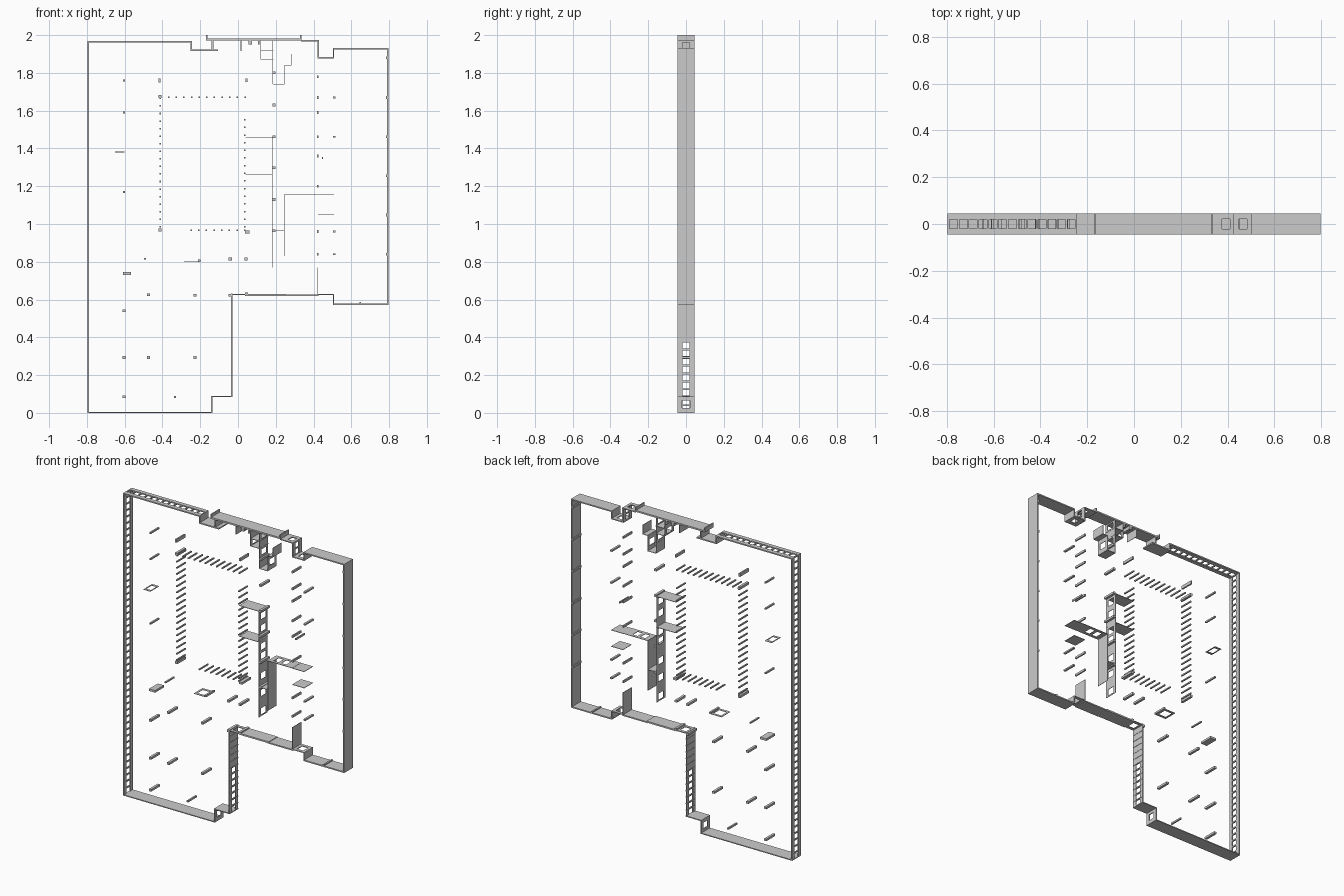
import bpy, bmesh

D = 0.045          # half depth of every wall and column (y)
PITCH = 0.042      # window spacing
SHIFT = 0.003      # centres the plan on x = 0


def box(bm, x0, x1, y0, y1, z0, z1):
    m = bmesh.ops.create_cube(bm, size=1)
    for v in m["verts"]:
        v.co = ((x0 + x1) / 2 + v.co.x * (x1 - x0) + SHIFT,
                (y0 + y1) / 2 + v.co.y * (y1 - y0),
                (z0 + z1) / 2 + v.co.z * (z1 - z0))


def wall(bm, x0, z0, x1, z1, t=0.008, openings=(), w=0.032, h=0.019):
    """Straight wall along x or z; openings are centres along its length."""
    flat = abs(x1 - x0) > abs(z1 - z0)
    a, b = sorted((x0, x1) if flat else (z0, z1))
    c = z0 if flat else x0

    def piece(s0, s1, y0, y1):
        if flat:
            box(bm, s0, s1, y0, y1, c - t / 2, c + t / 2)
        else:
            box(bm, c - t / 2, c + t / 2, y0, y1, s0, s1)

    if not openings:
        piece(a, b, -D, D)
        return
    piece(a, b, -D, -h)
    piece(a, b, h, D)
    start = a
    for s in sorted(openings):
        piece(start, s - w / 2, -h, h)
        start = s + w / 2
    piece(start, b, -h, h)


def spaced(a, n):
    return [a + PITCH * i for i in range(n)]


def part(name, build):
    bm = bmesh.new()
    build(bm)
    me = bpy.data.meshes.new(name)
    bm.to_mesh(me)
    bm.free()
    bpy.context.collection.objects.link(bpy.data.objects.new(name, me))


# Outer walls with rows of windows
def windowed(bm):
    wall(bm, -0.796, 0, -0.796, 1.97, openings=spaced(0.020, 47), w=0.034)
    wall(bm, -0.80, 1.966, -0.25, 1.966, openings=spaced(-0.774, 13), w=0.034)
    wall(bm, -0.036, 0.085, -0.036, 0.626, 0.006, openings=spaced(0.104, 7))
    for z in spaced(0.083 + PITCH, 13):        # mullion ribs
        box(bm, -0.041, -0.031, -D, D, z - 0.003, z + 0.003)
    wall(bm, -0.142, 0, -0.142, 0.089, 0.006, [0.045], 0.04, 0.021)
    wall(bm, 0.33, 1.97, 0.424, 1.97, 0.006, [0.390], 0.035, 0.021)
    wall(bm, 0.421, 1.876, 0.421, 1.973, openings=[1.903, 1.945], w=0.034)
    wall(bm, 0.42, 1.88, 0.505, 1.88, 0.006, [0.463], 0.035, 0.021)


# Solid outer walls
def solid(bm):
    for x0, z0, x1, z1, t in [
            (-0.80, 0.003, -0.14, 0.003, 0.006), (-0.142, 0.086, -0.032, 0.086, 0.006),
            (-0.25, 1.917, -0.25, 1.97, 0.008), (-0.254, 1.921, -0.11, 1.921, 0.008),
            (-0.138, 1.92, -0.138, 1.977, 0.008), (-0.17, 1.977, 0.333, 1.977, 0.010),
            (-0.168, 1.972, -0.168, 2.0, 0.007), (0.330, 1.972, 0.330, 2.0, 0.008),
            (0.503, 1.877, 0.503, 1.93, 0.006), (0.50, 1.928, 0.794, 1.928, 0.008),
            (0.79, 0.572, 0.79, 1.932, 0.008), (0.50, 0.576, 0.794, 0.576, 0.008),
            (0.503, 0.572, 0.503, 0.628, 0.005), (0.035, 0.625, 0.25, 0.625, 0.010),
            (0.24, 0.622, 0.424, 0.622, 0.008)]:
        wall(bm, x0, z0, x1, z1, t)
    wall(bm, -0.04, 0.626, 0.04, 0.626, 0.005, [0.0], 0.045, 0.026)
    wall(bm, 0.42, 0.626, 0.505, 0.626, 0.005, [0.463], 0.045, 0.026)


# Thin inner partitions, some with doorways
def partitions(bm):
    t = 0.003
    for seg in [(0.037, 1.46, 0.19, 1.46), (0.037, 1.26, 0.18, 1.26),
                (0.242, 0.83, 0.242, 1.155), (0.18, 0.967, 0.242, 0.967),
                (0.42, 1.154, 0.505, 1.154), (0.42, 1.048, 0.505, 1.048),
                (0.42, 0.625, 0.42, 0.77), (0.013, 1.917, 0.013, 1.975),
                (0.12, 1.918, 0.185, 1.918), (0.12, 1.87, 0.185, 1.87),
                (0.182, 1.74, 0.242, 1.74), (0.242, 1.84, 0.278, 1.84),
                (0.278, 1.84, 0.278, 1.90)]:
        wall(bm, *seg, t)
    wall(bm, 0.178, 0.77, 0.178, 1.46, t,
         [0.80, 0.92, 1.03, 1.16, 1.22, 1.34, 1.42], 0.042, 0.026)
    wall(bm, 0.242, 1.155, 0.42, 1.155, t, [0.29, 0.345], 0.036, 0.026)
    wall(bm, 0.118, 1.87, 0.118, 1.975, t, [1.895], 0.036, 0.026)
    wall(bm, 0.182, 1.74, 0.182, 1.975, t, [1.84, 1.945], 0.036, 0.026)
    wall(bm, 0.242, 1.74, 0.242, 1.84, t, [1.79], 0.04, 0.026)
    # Small free-standing frames
    wall(bm, -0.653, 1.381, -0.603, 1.381, t, [-0.628], 0.036, 0.029)
    wall(bm, -0.29, 0.80, -0.208, 0.80, t, [-0.249], 0.056, 0.029)


def post(bm, x, z, w=0.012, h=None):
    h = h or w
    x -= 0.001
    box(bm, x - w / 2 - 0.001, x + w / 2 + 0.001, -D, D,
        z - h / 2 - 0.001, z + h / 2 + 0.001)


# Slender posts round the courtyard
def colonnade(bm):
    for i in range(18):
        post(bm, -0.413, 0.985 + 0.04 * i, 0.006)
    for i in range(12):
        post(bm, -0.41 + 0.0405 * i, 1.67, 0.006)
    for i in range(15):
        post(bm, 0.035, 0.985 + 0.0405 * i, 0.006)
    for i in range(8):
        post(bm, -0.25 + 0.0405 * i, 0.967, 0.006)


# Structural columns
def columns(bm):
    rows = {-0.605: (0.54, 0.293, 0.085), -0.475: (0.625, 0.293),
            -0.23: (0.622, 0.293), 0.188: (1.80, 1.63, 1.462, 1.298, 1.13, 0.965),
            0.04: (0.815,), -0.043: (0.815, 0.622)}
    for x, zs in rows.items():
        for z in zs:
            post(bm, x, z, 0.014, 0.012)
    for z in (1.76, 1.59, 1.17):
        post(bm, -0.605, z, 0.008)
    for z in (1.78, 1.67, 1.59, 1.462, 1.36, 1.20, 0.96, 0.84):
        post(bm, 0.42, z, 0.007, 0.012)
    for z in (1.67, 1.462, 0.96, 0.84):
        post(bm, 0.507, z, 0.012, 0.008)
    for z in (1.88, 1.67, 1.462, 1.255, 1.048, 0.84):
        post(bm, 0.788, z, 0.012, 0.012)
    for x, z, w, h in [(-0.418, 1.76, 0.008, 0.02), (0.042, 1.76, 0.008, 0.016),
                       (-0.416, 1.674, 0.014, 0.014), (-0.416, 0.967, 0.014, 0.014),
                       (0.047, 0.958, 0.022, 0.012), (-0.59, 0.738, 0.042, 0.012),
                       (-0.335, 0.085, 0.008, 0.009), (-0.207, 0.805, 0.01, 0.01),
                       (-0.495, 0.817, 0.008, 0.006), (0.445, 1.35, 0.004, 0.01),
                       (0.062, 1.962, 0.016, 0.02), (0.108, 1.962, 0.008, 0.024),
                       (0.042, 0.63, 0.014, 0.014), (0.645, 0.582, 0.008, 0.008)]:
        post(bm, x, z, w, h)


part("windowed_outer_walls", windowed)
part("solid_outer_walls", solid)
part("inner_partitions", partitions)
part("courtyard_posts", colonnade)
part("structural_columns", columns)
